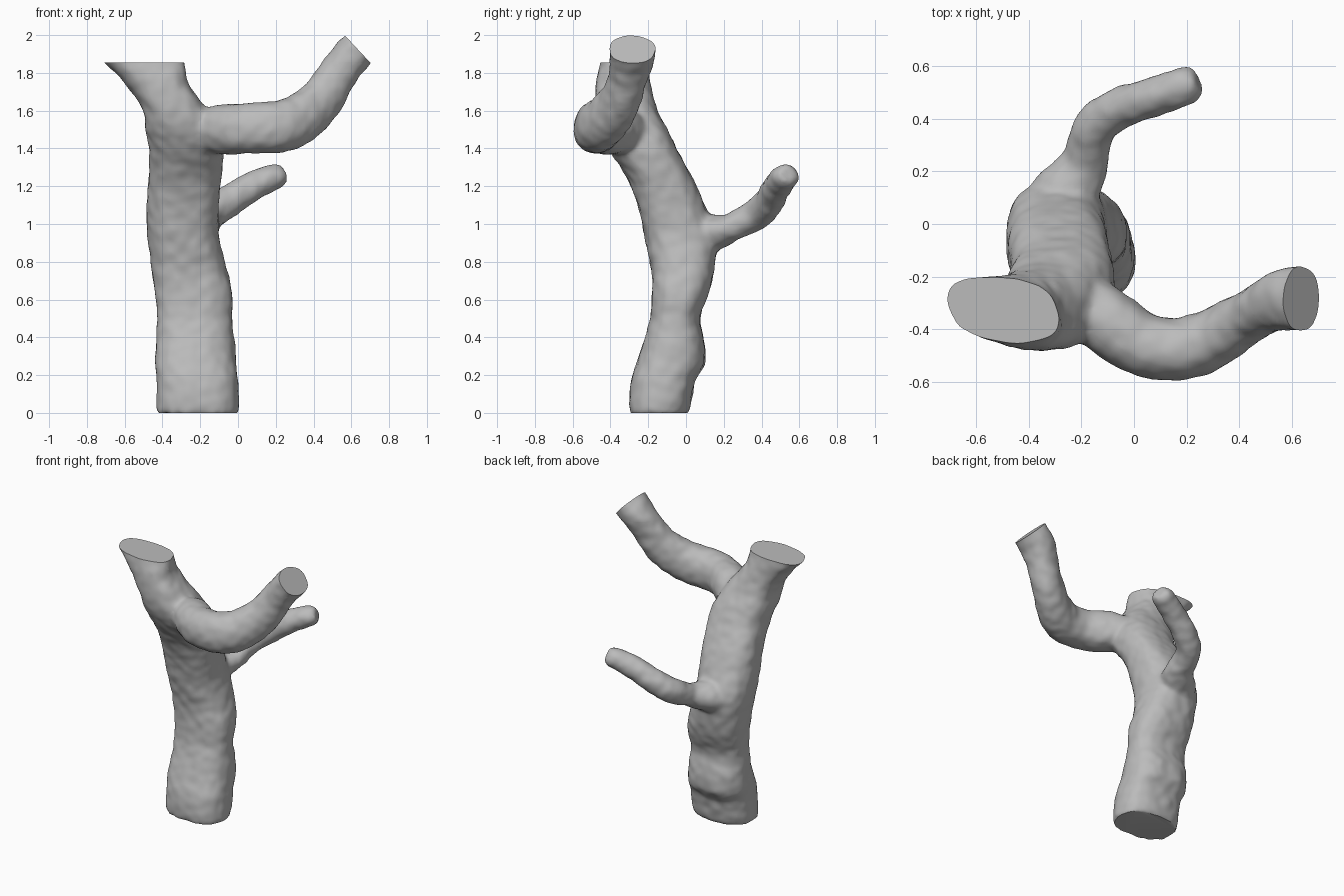
import bpy, bmesh, math
from mathutils import Vector, noise

cube = bpy.data.objects.get("Cube")
if cube:
    bpy.data.objects.remove(cube, do_unlink=True)

bark = bpy.data.materials.new("grey bark")
bark.use_nodes = True
bark.diffuse_color = (0.5, 0.5, 0.5, 1)
bark.node_tree.nodes["Principled BSDF"].inputs["Base Color"].default_value = (0.5, 0.5, 0.5, 1)

SIDES, STEPS = 40, 6


def spline(keys):
    """Smooth curve through the key rings (centre, two radii, skew)."""
    keys = [Vector((*k, 0)[:6]) for k in keys]
    out = []
    for i in range(len(keys) - 1):
        a, b = keys[max(i - 1, 0)], keys[i]
        c, d = keys[i + 1], keys[min(i + 2, len(keys) - 1)]
        for s in range(STEPS):
            t = s / STEPS
            out.append(0.5 * (2 * b + (c - a) * t + (2 * a - 5 * b + 4 * c - d) * t * t
                              + (3 * b - a - 3 * c + d) * t ** 3))
    return out + [keys[-1]]


def rounded(x, power):
    return math.copysign(abs(x) ** power, x)


def loft(bm, keys, level=False, power=1.0):
    """Closed tube of rings, level or square to the path; power below 1 is boxier."""
    rings = spline(keys)
    centres = [Vector(r[:3]) for r in rings]
    previous = None
    for i, r in enumerate(rings):
        u, v = Vector((1, 0, 0)), Vector((0, 1, 0))
        if not level:
            t = (centres[min(i + 1, len(rings) - 1)] - centres[max(i - 1, 0)]).normalized()
            u = t.cross(Vector((0, 0, 1))).normalized()
            v = u.cross(t)
        ring = []
        for k in range(SIDES):
            a = math.tau * k / SIDES
            c, s = rounded(math.cos(a), power), rounded(math.sin(a), power)
            ring.append(bm.verts.new(centres[i] + u * (r[3] * c + r[5] * s) + v * r[4] * s))
        if previous:
            for k in range(SIDES):
                n = (k + 1) % SIDES
                bm.faces.new((previous[k], previous[n], ring[n], ring[k]))
        else:
            bm.faces.new(ring[::-1])
        previous = ring
    bm.faces.new(previous)


def slab(z, x0, x1, y0, y1, skew=0):
    """Trunk ring from its extents."""
    return ((x0 + x1) / 2, (y0 + y1) / 2, z, (x1 - x0) / 2, (y1 - y0) / 2, skew)


bm = bmesh.new()

# Leaning trunk, ending in the flared stump
loft(bm, [
    slab(0.0, -0.43, 0.0, -0.295, 0.01),
    slab(0.06, -0.435, 0.01, -0.30, 0.025),
    slab(0.18, -0.43, 0.0, -0.29, 0.05),
    slab(0.26, -0.44, -0.01, -0.265, 0.10),
    slab(0.37, -0.435, -0.02, -0.225, 0.10),
    slab(0.5, -0.43, -0.03, -0.19, 0.075),
    slab(0.65, -0.44, -0.03, -0.18, 0.125),
    slab(0.8, -0.46, -0.07, -0.19, 0.155),
    slab(0.95, -0.48, -0.105, -0.22, 0.155),
    slab(1.1, -0.485, -0.10, -0.255, 0.10),
    slab(1.25, -0.475, -0.09, -0.31, 0.035),
    slab(1.4, -0.47, -0.08, -0.41, -0.045),
    slab(1.5, -0.49, -0.10, -0.46, -0.09),
    slab(1.62, -0.51, -0.17, -0.48, -0.155),
    slab(1.75, -0.59, -0.265, -0.475, -0.19, -0.02),
    slab(1.81, -0.65, -0.28, -0.465, -0.195, -0.04),
    slab(1.86, -0.70, -0.29, -0.45, -0.20, -0.05),
    slab(1.92, -0.76, -0.295, -0.44, -0.20, -0.05)], level=True, power=0.8)

# Thick front branch, sweeping out and up to its left
loft(bm, [
    (-0.24, -0.25, 1.47, 0.10, 0.10),
    (-0.10, -0.37, 1.505, 0.125, 0.128),
    (0.03, -0.455, 1.51, 0.122, 0.133),
    (0.17, -0.475, 1.518, 0.118, 0.137),
    (0.31, -0.43, 1.55, 0.112, 0.135),
    (0.42, -0.36, 1.64, 0.10, 0.125),
    (0.50, -0.315, 1.76, 0.10, 0.108),
    (0.57, -0.29, 1.86, 0.118, 0.102),
    (0.64, -0.285, 1.935, 0.125, 0.098),
    (0.70, -0.285, 1.99, 0.125, 0.098)], power=0.92)

# Thin back branch with a broad root
loft(bm, [
    (-0.29, 0.00, 0.92, 0.16, 0.12),
    (-0.255, 0.12, 0.955, 0.13, 0.105),
    (-0.19, 0.23, 0.985, 0.093, 0.078),
    (-0.15, 0.36, 1.05, 0.083, 0.083),
    (-0.06, 0.435, 1.12, 0.078, 0.083),
    (0.05, 0.475, 1.19, 0.075, 0.078),
    (0.15, 0.51, 1.24, 0.075, 0.073),
    (0.205, 0.53, 1.258, 0.072, 0.066),
    (0.24, 0.545, 1.27, 0.052, 0.045)])

mesh = bpy.data.meshes.new("tree_trunk")
bm.to_mesh(mesh)
bm.free()
tree = bpy.data.objects.new("tree_trunk", mesh)
bpy.context.collection.objects.link(tree)
bpy.context.view_layer.objects.active = tree
tree.select_set(True)

# Fuse the parts and soften the joints
fuse = tree.modifiers.new("fuse", "REMESH")
fuse.mode = "VOXEL"
fuse.voxel_size = 0.016
soften = tree.modifiers.new("soften", "SMOOTH")
soften.factor = 0.5
soften.iterations = 8
for name in ("fuse", "soften"):
    bpy.ops.object.modifier_apply(modifier=name)

# Uneven bark
bm = bmesh.new()
bm.from_mesh(mesh)
bm.normal_update()
moves = [(v, v.normal * (0.006 * noise.noise(v.co * 6) + 0.005 * noise.noise(v.co * 17)))
         for v in bm.verts]
for v, move in moves:
    v.co += move

# Flat saw cuts on the stump, the thick branch and the base
for point, normal in (((0, 0, 1.862), (0, 0, 1)),
                      ((0.635, -0.285, 1.93), (0.73, 0.0, 0.68)),
                      ((0, 0, 0.006), (0, 0, -1))):
    bmesh.ops.bisect_plane(bm, geom=bm.verts[:] + bm.edges[:] + bm.faces[:],
                           plane_co=point, plane_no=normal)
    # Trim only the end that the plane is meant for
    on_branch = point[0] > 0
    beyond = [v for v in bm.verts if (v.co - Vector(point)).dot(Vector(normal)) > 1e-5
              and (v.co.x > 0.2) == on_branch]
    bmesh.ops.delete(bm, geom=beyond, context="VERTS")
    bmesh.ops.holes_fill(bm, edges=[e for e in bm.edges if e.is_boundary], sides=0)
bmesh.ops.recalc_face_normals(bm, faces=bm.faces)
lowest = min(v.co.z for v in bm.verts)
bmesh.ops.translate(bm, verts=bm.verts, vec=(0, 0, -lowest))
bm.to_mesh(mesh)
bm.free()

mesh.materials.clear()
mesh.materials.append(bark)
bpy.ops.object.shade_smooth_by_angle(angle=math.radians(40))
